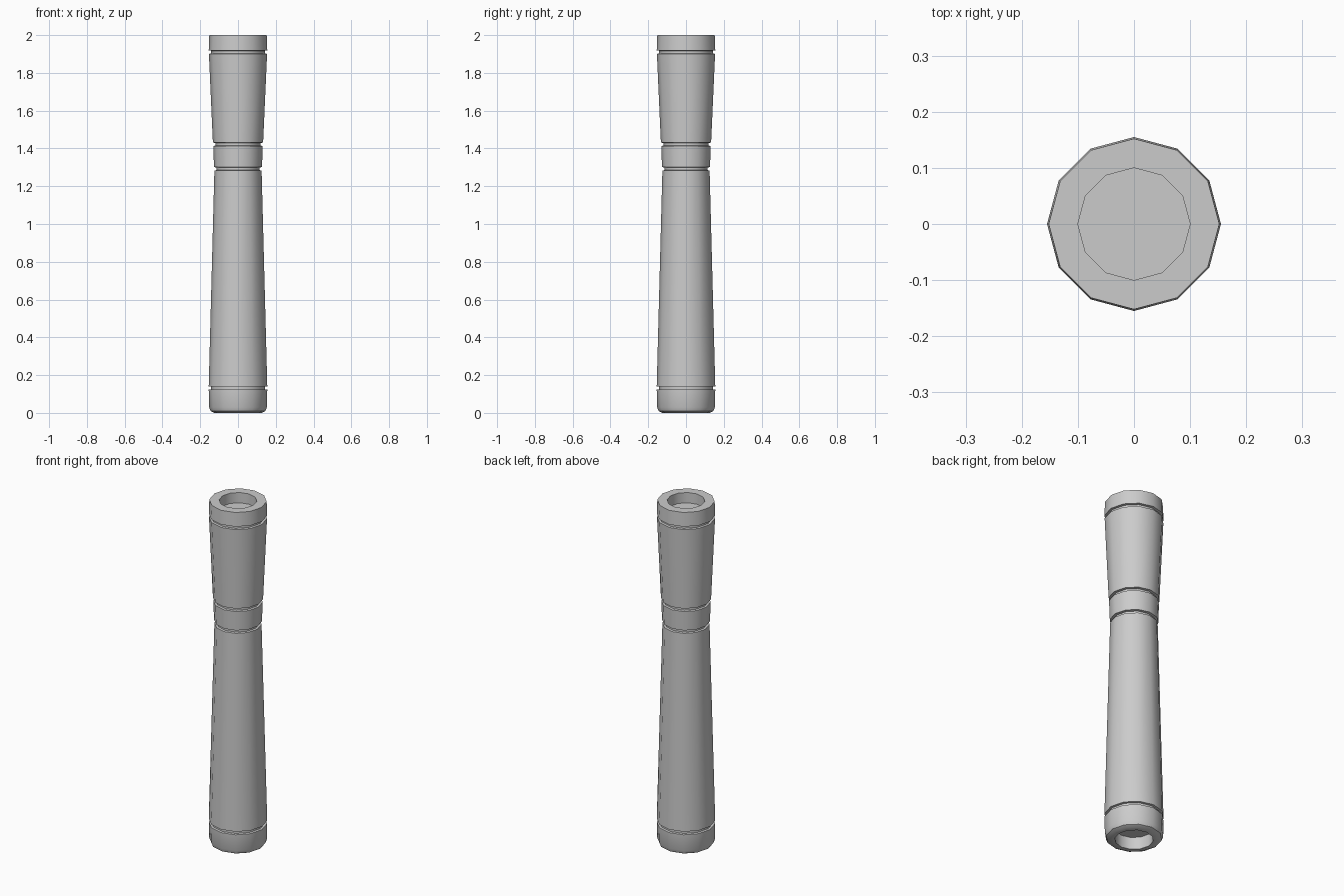
import bpy, bmesh, math

if "Cube" in bpy.data.objects:
    bpy.data.objects.remove(bpy.data.objects["Cube"])

SIDES = 12
GROOVE = 0.012   # groove depth
HALF = 0.007     # half groove height


def lathe(name, profile):
    """Revolve an (r, z) profile around z and close both ends."""
    bm = bmesh.new()
    rings = []
    for r, z in profile:
        rings.append([bm.verts.new((r * math.cos(2 * math.pi * i / SIDES),
                                    r * math.sin(2 * math.pi * i / SIDES), z))
                      for i in range(SIDES)])
    for a, b in zip(rings, rings[1:]):
        for i in range(SIDES):
            j = (i + 1) % SIDES
            bm.faces.new((a[i], a[j], b[j], b[i]))
    bm.faces.new(rings[0][::-1])
    bm.faces.new(rings[-1])
    bmesh.ops.recalc_face_normals(bm, faces=bm.faces)
    mesh = bpy.data.meshes.new(name)
    bm.to_mesh(mesh)
    bm.free()
    obj = bpy.data.objects.new(name, mesh)
    bpy.context.collection.objects.link(obj)
    bpy.ops.object.select_all(action='DESELECT')
    obj.select_set(True)
    bpy.context.view_layer.objects.active = obj
    bpy.ops.object.shade_smooth_by_angle(angle=math.radians(35))
    return obj


def groove(z, r_below, r_above):
    """Narrow ring cut between two sections of the grip."""
    inner = min(r_below, r_above) - GROOVE
    return [(r_below, z - HALF - 0.002), (inner, z - HALF),
            (inner, z + HALF), (r_above, z + HALF + 0.002)]


# Recessed and rounded bottom cap
profile = [(0.10, 0.07), (0.10, 0.0), (0.125, 0.0), (0.145, 0.01), (0.153, 0.03)]
# Tapered grip, narrow collar, flared head and top cap, split by grooves
profile += groove(0.132, 0.155, 0.155)
profile += groove(1.292, 0.125, 0.127)
profile += groove(1.422, 0.131, 0.133)
profile += groove(1.910, 0.154, 0.155)
# Flat rim and recessed top
profile += [(0.152, 2.0), (0.10, 2.0), (0.10, 1.94)]

lathe("hilt", profile)
